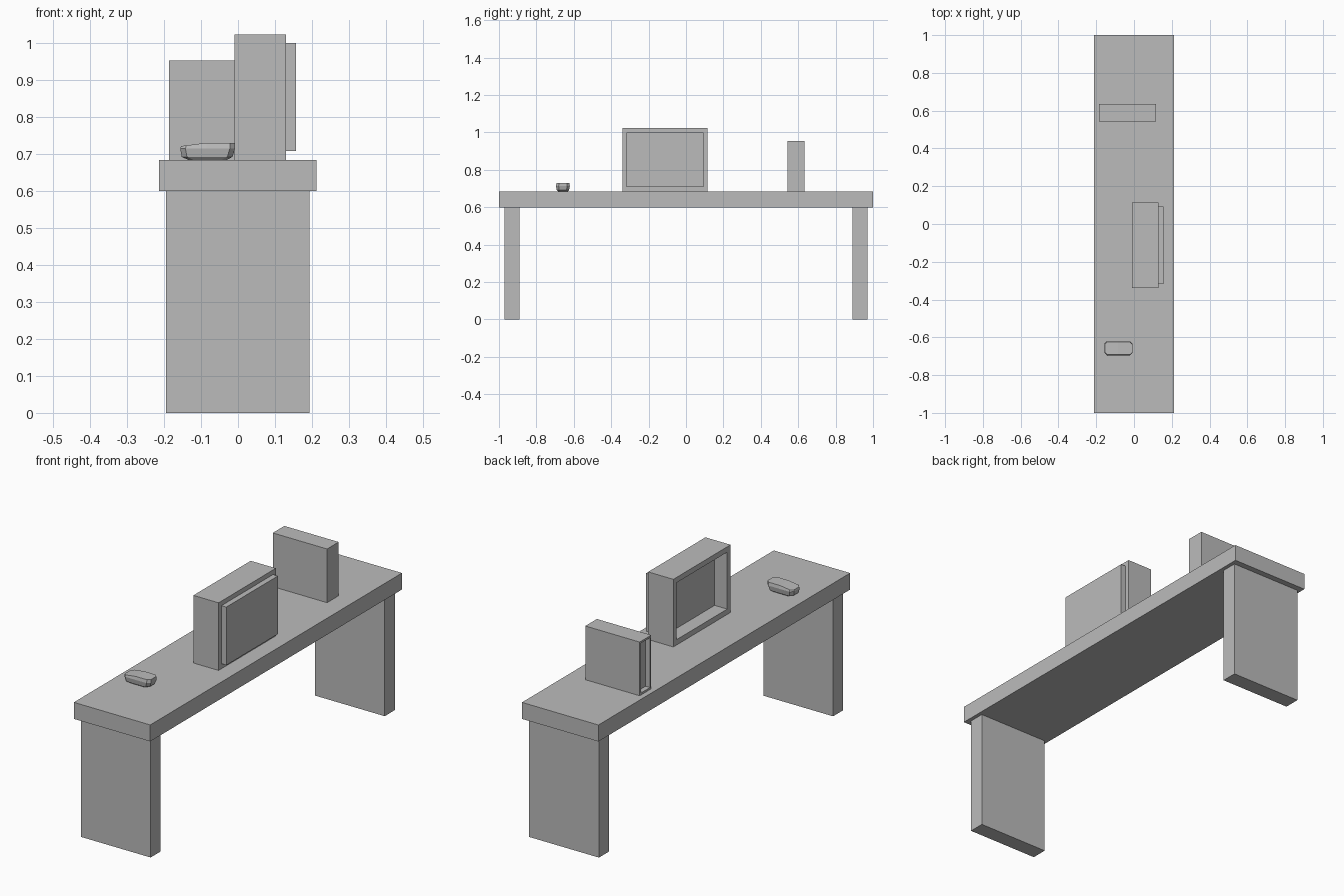
import bpy
import bmesh

cube = bpy.data.objects.get("Cube")
if cube:
    bpy.data.objects.remove(cube, do_unlink=True)

# Single plain grey for everything
grey = bpy.data.materials.new("plain_grey")
grey.use_nodes = True
colour = (0.5, 0.5, 0.5, 1)
grey.diffuse_color = colour
grey.node_tree.nodes["Principled BSDF"].inputs["Base Color"].default_value = colour


def finish(name, bm):
    bmesh.ops.recalc_face_normals(bm, faces=bm.faces)
    mesh = bpy.data.meshes.new(name)
    bm.to_mesh(mesh)
    bm.free()
    mesh.materials.append(grey)
    obj = bpy.data.objects.new(name, mesh)
    bpy.context.collection.objects.link(obj)
    return obj


def box(name, xs, ys, zs, border=0, depth=0):
    """Box from its extents; optionally with a framed recess in the -x face."""
    bm = bmesh.new()
    bmesh.ops.create_cube(bm, size=1)
    for v in bm.verts:
        v.co = [lo + (c + 0.5) * (hi - lo) for c, (lo, hi) in zip(v.co, (xs, ys, zs))]
    if border:
        bm.normal_update()
        side = min(bm.faces, key=lambda f: f.calc_center_median().x)
        bmesh.ops.inset_region(bm, faces=[side], thickness=border)
        inner = bmesh.ops.extrude_face_region(bm, geom=[side])["geom"]
        bmesh.ops.delete(bm, geom=[side], context="FACES_ONLY")
        for v in inner:
            if isinstance(v, bmesh.types.BMVert):
                v.co.x += depth
    return finish(name, bm)


# Desk
box("table_top", (-0.213, 0.212), (-1, 1), (0.6, 0.683))
for name, y in (("front_leg", -0.93), ("back_leg", 0.93)):
    box(name, (-0.195, 0.193), (y - 0.04, y + 0.04), (0, 0.6))

# Monitor with sunken screen and raised back panel
box("monitor", (-0.01, 0.13), (-0.34, 0.115), (0.683, 1.023), 0.038, 0.07)
box("monitor_back_panel", (0.13, 0.157), (-0.317, 0.093), (0.708, 1.0))

# Computer case with recessed panel
box("computer_case", (-0.186, 0.116), (0.542, 0.634), (0.683, 0.953), 0.014, 0.025)

# Mouse: stacked chamfered outlines, top sloping down towards its nose
bm = bmesh.new()
rings = []
for z, x0, x1, half in ((0.684, -0.135, -0.03, 0.025), (0.692, -0.152, -0.015, 0.033),
                        (0.714, -0.156, -0.008, 0.037), (0.73, -0.154, -0.008, 0.034)):
    c = 0.014
    outline = [(x0 + c, -half), (-0.085, -half), (x1 - c, -half), (x1, c - half),
               (x1, half - c), (x1 - c, half), (-0.085, half), (x0 + c, half),
               (x0, half - c), (x0, c - half)]
    ring = []
    for x, y in outline:
        drop = max(0, -0.085 - x) * 0.13 if z > 0.72 else 0
        ring.append(bm.verts.new((x, y - 0.658, z - drop)))
    rings.append(ring)
for low, high in zip(rings, rings[1:]):
    for i in range(len(low)):
        j = (i + 1) % len(low)
        bm.faces.new((low[i], low[j], high[j], high[i]))
bm.faces.new(rings[0])
top = rings[-1]
bm.faces.new(top[1:7])
bm.faces.new((top[0], top[1], top[6], top[7]))
bm.faces.new(top[7:] + top[:1])
finish("mouse", bm)
